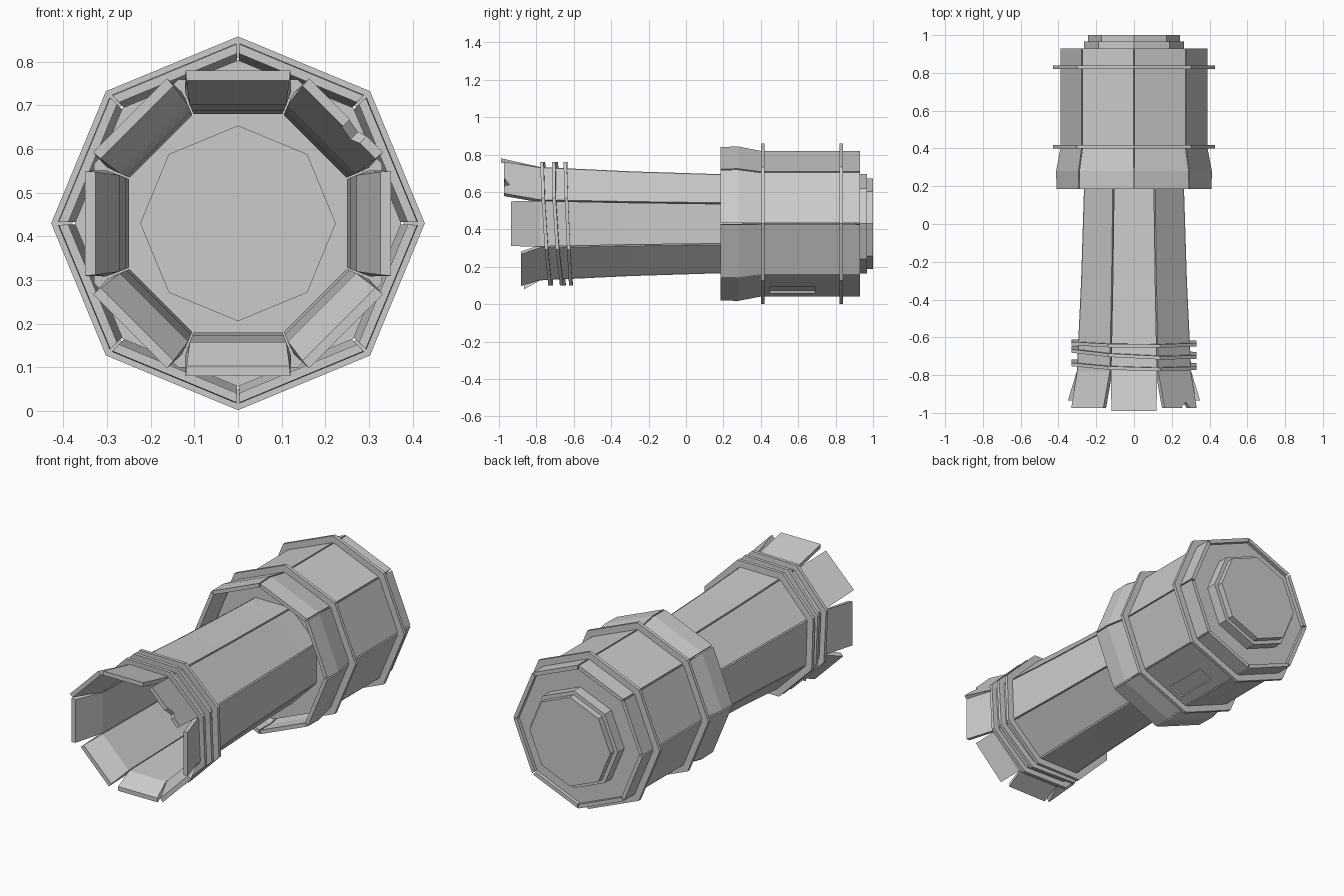
import bpy, bmesh, math
from mathutils import Matrix, Vector

if "Cube" in bpy.data.objects:
    bpy.data.objects.remove(bpy.data.objects["Cube"])

AXIS_Z = 0.43
STEP = math.tau / 8
COS, SIN = math.cos(STEP / 2), math.sin(STEP / 2)

grey = bpy.data.materials.new("plain grey")
grey.diffuse_color = (0.6, 0.6, 0.6, 1)
grey.use_nodes = True
grey.node_tree.nodes["Principled BSDF"].inputs["Base Color"].default_value = (0.6, 0.6, 0.6, 1)


def make(name, bm):
    bmesh.ops.recalc_face_normals(bm, faces=bm.faces)
    mesh = bpy.data.meshes.new(name)
    bm.to_mesh(mesh)
    bm.free()
    mesh.materials.append(grey)
    obj = bpy.data.objects.new(name, mesh)
    bpy.context.collection.objects.link(obj)
    return obj


def point(angle, radius, side, y):
    """Position from distance to the axis and sideways offset at an angle."""
    c, s = math.cos(angle), math.sin(angle)
    return Vector((radius * c - side * s, y, AXIS_Z + radius * s + side * c))


def loft(name, loops, closed=False):
    bm = bmesh.new()
    rows = [[bm.verts.new(p) for p in loop] for loop in loops]
    n = len(rows[0])
    pairs = list(zip(rows, rows[1:])) + ([(rows[-1], rows[0])] if closed else [])
    for a, b in pairs:
        for i in range(n):
            j = (i + 1) % n
            bm.faces.new((a[i], a[j], b[j], b[i]))
    if not closed:
        bm.faces.new(rows[0])
        bm.faces.new(rows[-1])
    return make(name, bm)


def plank(name, angle, sections):
    """Sections hold y, outer and inner distance, outer and inner half width."""
    return loft(name, [[point(angle, ro, -wo, y), point(angle, ro, wo, y),
                        point(angle, ri, wi, y), point(angle, ri, -wi, y)]
                       for y, ro, ri, wo, wi in sections])


def octagon(radius, y, start, tilt=0.0, skew=0.0):
    loop = []
    for i in range(8):
        p = point(start + i * STEP, radius, 0, y)
        p.y += tilt * (p.z - AXIS_Z) + skew * p.x
        loop.append(p)
    return loop


def lathe(name, profile, start=0.0, tilt=0.0, skew=0.0, closed=False):
    return loft(name, [octagon(r, y, start, tilt, skew) for r, y in profile], closed)


def hoop(name, y, outer, inner, **kw):
    h = 0.009
    return lathe(name, [(outer, y - h), (outer, y + h), (inner, y + h), (inner, y - h)],
                 closed=True, **kw)


def cut(obj, name, angle, centre, size, spin=0.0):
    """Cut a box out of an object."""
    bm = bmesh.new()
    bmesh.ops.create_cube(bm, size=1)
    c, s = math.cos(angle), math.sin(angle)
    frame = Matrix(((c, 0, -s), (0, 1, 0), (s, 0, c))).to_4x4()
    place = (Matrix.Translation(point(angle, *centre)) @ frame
             @ Matrix.Rotation(spin, 4, 'X') @ Matrix.Diagonal((*size, 1)))
    bmesh.ops.transform(bm, matrix=place, verts=bm.verts)
    cutter = make(name, bm)
    cutter.hide_render = True
    cutter.hide_viewport = True
    mod = obj.modifiers.new("cut", 'BOOLEAN')
    mod.operation, mod.solver, mod.object = 'DIFFERENCE', 'EXACT', cutter
    # Apply the cut and drop the helper
    graph = bpy.context.evaluated_depsgraph_get()
    obj.data = bpy.data.meshes.new_from_object(obj.evaluated_get(graph))
    obj.modifiers.clear()
    bpy.data.objects.remove(cutter)


# Front barrel: eight planks spreading apart at the muzzle
for i in range(8):
    a = i * STEP
    up = math.sin(a)
    tip = -0.935 - 0.055 * up + (0.015 if up < -0.5 else 0)
    sections = []
    for y, ro, ri in ((0.32, 0.262, 0.25), (0.18, 0.265, 0.25),
                      (-0.3, 0.28, 0.257), (-0.78, 0.303, 0.272)):
        sections.append((y, ro, ri, ro * SIN / COS - 0.004, ri * SIN / COS - 0.002))
    sections.append((tip, 0.35, 0.327, 0.12, 0.118))
    board = plank(f"barrel_plank_{i + 1}", a, sections)
    if i == 1:
        # Splintered notch in the end of one plank
        cut(board, "notch_cutter", a, (0.34, -0.04, tip), (0.12, 0.045, 0.045), 0.6)

# Three slightly crooked muzzle hoops
for i, (y, tilt, skew) in enumerate(((-0.63, -0.045, -0.01),
                                     (-0.68, -0.065, -0.05),
                                     (-0.745, -0.065, -0.03))):
    hoop(f"muzzle_hoop_{i + 1}", y, 0.33 / COS, 0.285 / COS,
         start=STEP / 2, tilt=tilt, skew=skew)

# Rear chamber: wide planks with a flared front lip
for i in range(8):
    a = (i + 0.5) * STEP
    sections = []
    for y, corner in ((0.185, 0.412), (0.28, 0.414), (0.4, 0.391), (0.93, 0.391)):
        ro, ri = corner * COS, (corner - 0.022) * COS
        sections.append((y, ro, ri, corner * SIN - 0.004, (corner - 0.022) * SIN - 0.003))
    board = plank(f"chamber_plank_{i + 1}", a, sections)
    if i == 6:
        # Shallow rectangular recess underneath
        cut(board, "recess_cutter", a, (0.365, -0.05, 0.57), (0.03, 0.24, 0.085))

for i, y in enumerate((0.41, 0.83)):
    hoop(f"chamber_hoop_{i + 1}", y, 0.428, 0.38)

# Solid core with a bore in its front face
lathe("chamber_core", [(0.223, 0.6), (0.223, 0.3), (0.374, 0.3), (0.374, 0.91)])

# Stepped end cap
lathe("end_cap", [(0.265, 0.9), (0.265, 0.967), (0.243, 0.967), (0.243, 1.0)])
